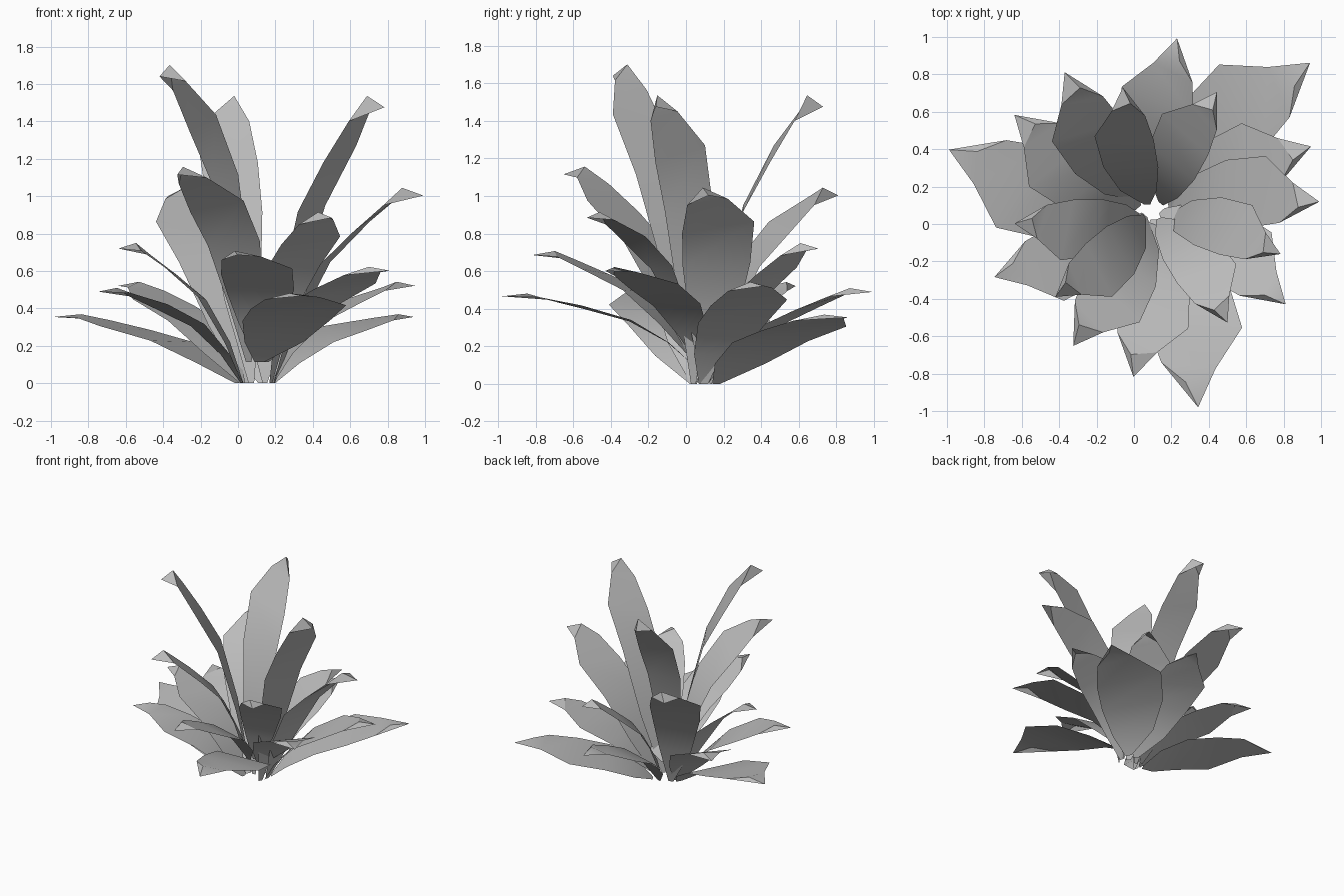
import bpy
import math
from mathutils import Matrix, Vector

cube = bpy.data.objects.get("Cube")
if cube:
    bpy.data.objects.remove(cube, do_unlink=True)

# Single leaf colour
leaf_grey = bpy.data.materials.new("leaf_grey")
leaf_grey.use_nodes = True
leaf_grey.diffuse_color = (0.5, 0.5, 0.5, 1)
leaf_grey.node_tree.nodes["Principled BSDF"].inputs["Base Color"].default_value = (0.5, 0.5, 0.5, 1)

# Leaf blade growing towards +y: paired edge points from base to shoulder
EDGE_A = [(0.0, 0.055, 0), (0.035, 0.13, 0.45), (0.044, 0.256, 0.917),
          (0.02, 0.40, 1.18), (-0.026, 0.53, 1.40)]
EDGE_B = [(-0.03, 0.055, 0), (-0.16, 0.13, 0.45), (-0.25, 0.256, 0.95),
          (-0.297, 0.42, 1.27), (-0.206, 0.555, 1.45)]
CREST = (-0.106, 0.597, 1.536)
TIP = (-0.146, 0.682, 1.475)


def leaf_mesh():
    n = len(EDGE_A)
    verts = EDGE_A + EDGE_B + [CREST, TIP]
    a, b, crest, tip = n - 1, 2 * n - 1, 2 * n, 2 * n + 1
    faces = [(i, i + 1, n + i + 1, n + i) for i in range(n - 1)]
    # Folded-over point
    faces += [(a, crest, b), (a, tip, crest), (crest, tip, b)]
    mesh = bpy.data.meshes.new("leaf")
    mesh.from_pydata(verts, [], faces)
    mesh.materials.append(leaf_grey)
    return mesh


def turn(degrees):
    return Matrix.Rotation(math.radians(degrees), 4, 'Z')


def stretch(xy, z):
    return Matrix.Diagonal((xy, xy, z, 1))


# Leaf kinds: name, turn, spread, height
KINDS = [("tall", 0, 1, 1), ("middle", 81.5, 1.042, 0.488), ("low", 41.5, 1.293, 0.353)]
# Three sprays around the centre, one of them raised
SPRAYS = [(0, (-0.015, -0.012, 0)), (120, (-0.003, 0.018, 0.165)), (240, (0.019, -0.006, 0))]
# Upright inner cluster and its wider, flatter outer copy
CLUSTERS = [("inner", (0.101, 0.06, 0), 0, 1, 1), ("outer", (0.098, 0.093, 0), 19.6, 1.245, 0.68)]

for cluster, centre, spin, spread, height in CLUSTERS:
    place = Matrix.Translation(Vector(centre)) @ turn(spin) @ stretch(spread, height)
    for number, (angle, offset) in enumerate(SPRAYS, 1):
        for kind, swing, wide, high in KINDS:
            mesh = leaf_mesh()
            mesh.transform(place @ Matrix.Translation(Vector(offset))
                           @ turn(angle + swing) @ stretch(wide, high))
            leaf = bpy.data.objects.new(f"{cluster}_{kind}_leaf_{number}", mesh)
            bpy.context.collection.objects.link(leaf)
            bpy.ops.object.select_all(action='DESELECT')
            leaf.select_set(True)
            bpy.context.view_layer.objects.active = leaf
            bpy.ops.object.shade_smooth_by_angle(angle=math.radians(35))
